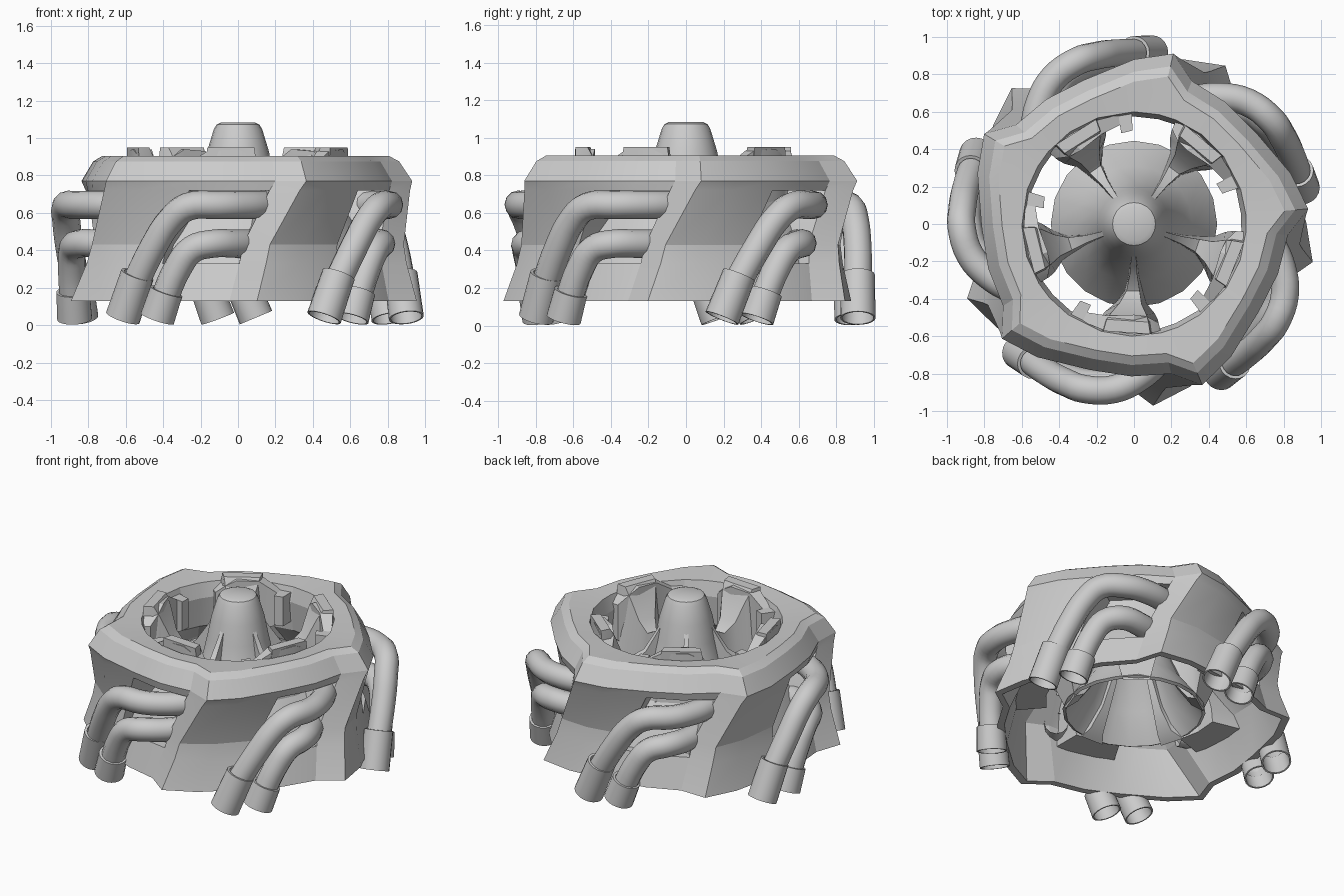
import bpy, bmesh, math
from mathutils import Vector

if "Cube" in bpy.data.objects:
    bpy.data.objects.remove(bpy.data.objects["Cube"])


def pol(a, r, z):
    a = math.radians(a)
    return Vector((r * math.cos(a), r * math.sin(a), z))


def make(name, verts, faces, smooth=25):
    me = bpy.data.meshes.new(name)
    me.from_pydata([tuple(v) for v in verts], [], faces)
    bm = bmesh.new()
    bm.from_mesh(me)
    bmesh.ops.remove_doubles(bm, verts=bm.verts, dist=0.0005)
    bmesh.ops.recalc_face_normals(bm, faces=bm.faces)
    bm.to_mesh(me)
    bm.free()
    ob = bpy.data.objects.new(name, me)
    bpy.context.collection.objects.link(ob)
    finish(ob, smooth)
    return ob


def finish(ob, angle):
    bpy.ops.object.select_all(action='DESELECT')
    ob.select_set(True)
    bpy.context.view_layer.objects.active = ob
    bpy.ops.object.shade_smooth_by_angle(angle=math.radians(angle))


def grid(rows, wrap_rows=False):
    """Quads joining a list of equal-length closed vertex rows."""
    n, m = len(rows), len(rows[0])
    verts = [v for row in rows for v in row]
    faces = []
    for i in range(n if wrap_rows else n - 1):
        for j in range(m):
            k, l = (i + 1) % n, (j + 1) % m
            faces.append((i * m + j, i * m + l, k * m + l, k * m + j))
    return verts, faces


def solid(name, rows, smooth):
    """Lofted four-sided sections with closed ends."""
    v, f = grid(rows)
    e = len(v)
    make(name, v, f + [(0, 1, 2, 3), (e - 4, e - 3, e - 2, e - 1)], smooth)


# Housing: one fifth of the outline (angle, radius, part of the window pocket)
OUTLINE = [(-54, .88, 0), (-67, .935, 0), (-76, .825, 0), (-76, .825, 1),
           (-91, .815, 1), (-107, .815, 1), (-107, .815, 0)]
# level: z, twist, outline scale, plain circle radius or None, pocketed
LEVELS = [(.895, 0, 1, .60, 0), (.905, 0, .865, None, 0), (.875, 0, .925, None, 0),
          (.77, 0, 1, None, 0), (.72, -2, .985, None, 0), (.72, -2, .985, None, 1),
          (.43, -12, .955, None, 1), (.33, -13.5, .975, None, 1),
          (.33, -13.5, .975, None, 0), (.13, -17, 1.045, None, 0),
          (.13, -17, .99, None, 0), (.43, -6, .86, None, 0), (.6, 0, 1, .595, 0), (.80, 0, 1, .575, 0)]
rows = []
for z, tw, sc, circ, pocket in LEVELS:
    row = []
    for k in range(5):
        for a, r, p in OUTLINE:
            rr = circ if circ else (.55 if pocket and p else r * sc)
            row.append(pol(a + tw - 72 * k, rr, z))
    rows.append(row)
make("housing", *grid(rows, wrap_rows=True), smooth=15)

# Central hub: hollow flared cone
HUB = [(.001, 1.083), (.09, 1.083), (.115, 1.072), (.13, 1.045), (.165, .93), (.19, .8),
       (.23, .62), (.31, .44), (.445, .26), (.425, .25), (.29, .42), (.20, .62), (.001, .8)]
make("hub", *grid([[pol(-90 + 18 * j, r, z) for j in range(20)] for r, z in HUB]), smooth=32)

# Swept vanes: radius, angle range about the vane axis, top z, bottom z
VANE = [(.12, -7, 7, .98, .85), (.19, -6, 6, .85, .56), (.27, -6, 6, .73, .40),
        (.36, -8, 8, .68, .28), (.43, -13, 9, .74, .24), (.49, -18, 13, .88, .40),
        (.53, -20, 14, .95, .52), (.595, -20, 14, .95, .58)]
# Curved bracket behind each vane: angle, inner radius, bottom z, top z
BRACKET = [(-35, .50, .66, .86), (-28, .49, .66, .86), (-27.9, .535, .64, .86),
           (-16, .51, .60, .93), (0, .485, .55, .94), (8, .50, .55, .90), (14, .545, .60, .84)]
for k in range(5):
    ax = -90 + 72 * k
    solid("vane", [[pol(ax + a, r, zb), pol(ax + b, r, zb), pol(ax + b * .6, r, zt),
                    pol(ax + a * .8, r, zt)] for r, a, b, zt, zb in VANE], 30)
    solid("bracket", [[pol(ax + a, ri, zb), pol(ax + a, .59, zb), pol(ax + a, .59, zt),
                       pol(ax + a, ri, zt)] for a, ri, zb, zt in BRACKET], 20)

# Exhaust pipes: angle, radius, z along the path; the last two are the sleeve ends
UPPER = [(-72, .66, .642), (-80, .74, .642), (-88, .82, .642), (-97, .89, .642),
         (-107, .922, .632), (-113, .922, .56), (-119, .92, .43), (-126, .915, .27), (-132, .92, .04)]
LOWER = [(-83, .66, .435), (-91, .77, .435), (-99, .86, .435), (-106, .885, .405),
         (-111, .89, .31), (-115.5, .89, .18), (-119, .89, .035)]


def pipe(path, turn):
    pts = [pol(a + turn, r, z) for a, r, z in path]
    top, end = pts[-2], pts[-1]
    cu = bpy.data.curves.new("pipe", 'CURVE')
    cu.dimensions = '3D'
    cu.bevel_depth = .075
    cu.bevel_resolution = 4
    cu.resolution_u = 4
    sp = cu.splines.new('BEZIER')
    line = pts[:-2] + [top.lerp(end, .4)]
    sp.bezier_points.add(len(line) - 1)
    for bp, p in zip(sp.bezier_points, line):
        bp.co = p
        bp.handle_left_type = bp.handle_right_type = 'AUTO'
    ob = bpy.data.objects.new("pipe", cu)
    bpy.context.collection.objects.link(ob)
    bpy.ops.object.select_all(action='DESELECT')
    ob.select_set(True)
    bpy.context.view_layer.objects.active = ob
    bpy.ops.object.convert(target='MESH')
    finish(bpy.context.object, 40)
    # sleeve: open tube with a small collar at the top
    q = (end - top).to_track_quat('Z', 'Y')
    n = (end - top).length
    prof = [(.073, 0), (.09, 0), (.094, n), (.084, n), (.08, .03), (.073, 0)]
    rows = [[top + q @ pol(18 * j, r, h) for j in range(20)] for r, h in prof]
    make("pipe_sleeve", *grid(rows), smooth=35)


for k in range(5):
    pipe(UPPER, 72 * k)
    pipe(LOWER, 72 * k)
